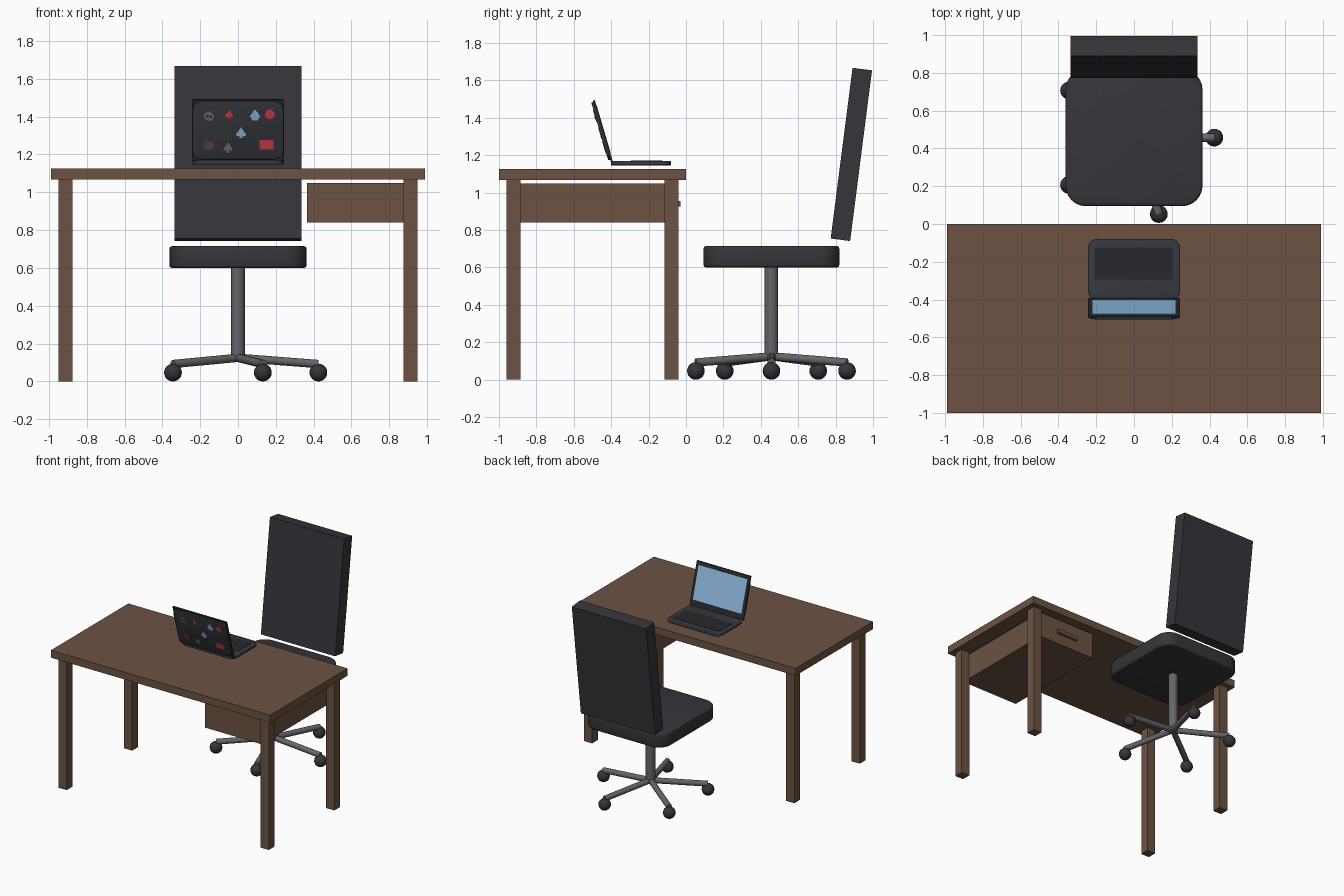
import bpy, bmesh, math
from mathutils import Matrix, Vector

if "Cube" in bpy.data.objects:
    bpy.data.objects.remove(bpy.data.objects["Cube"])


def material(name, r, g, b):
    m = bpy.data.materials.new(name)
    m.diffuse_color = (r, g, b, 1)
    m.use_nodes = True
    m.node_tree.nodes["Principled BSDF"].inputs["Base Color"].default_value = m.diffuse_color
    return m


WOOD = material("dark wood", 0.15, 0.085, 0.055)
FABRIC = material("black fabric", 0.036, 0.036, 0.043)
METAL = material("grey metal", 0.13, 0.13, 0.145)
SHELL = material("laptop shell", 0.038, 0.04, 0.047)
KEYS = material("keyboard black", 0.022, 0.022, 0.026)
BLUE = material("light blue", 0.27, 0.5, 0.75)
RED = material("red", 0.6, 0.05, 0.06)
GREY = material("sticker grey", 0.16, 0.16, 0.16)
BROWN = material("sticker brown", 0.11, 0.06, 0.04)


def finish(name, bm, mat, matrix=Matrix(), smooth=False):
    bmesh.ops.recalc_face_normals(bm, faces=bm.faces)
    me = bpy.data.meshes.new(name)
    bm.to_mesh(me)
    bm.free()
    me.materials.append(mat)
    ob = bpy.data.objects.new(name, me)
    ob.matrix_world = matrix
    bpy.context.collection.objects.link(ob)
    if smooth:
        bpy.ops.object.select_all(action='DESELECT')
        ob.select_set(True)
        bpy.context.view_layer.objects.active = ob
        bpy.ops.object.shade_smooth_by_angle(angle=math.radians(35))
    return ob


def box(name, lo, hi, mat, matrix=Matrix(), corner=0, axis=2, rim=0):
    """Box between two corners; edges along one axis may be rounded, then the rims."""
    lo, hi = Vector(lo), Vector(hi)
    bm = bmesh.new()
    bmesh.ops.create_cube(bm, size=1)
    for v in bm.verts:
        v.co = (lo + hi) / 2 + Vector(a * b for a, b in zip(v.co, hi - lo))
    if corner:
        edges = [e for e in bm.edges
                 if abs(e.verts[0].co[axis] - e.verts[1].co[axis]) > 1e-5]
        bmesh.ops.bevel(bm, geom=edges, offset=corner, segments=6, profile=0.5, affect='EDGES')
    if rim:
        edges = [e for e in bm.edges
                 if any(all(abs(v.co[axis] - s[axis]) < 1e-5 for v in e.verts) for s in (lo, hi))]
        bmesh.ops.bevel(bm, geom=edges, offset=rim, segments=3, profile=0.5, affect='EDGES')
    return finish(name, bm, mat, matrix, corner > 0)


def rod(name, a, b, radius, mat):
    a, b = Vector(a), Vector(b)
    bm = bmesh.new()
    bmesh.ops.create_cone(bm, cap_ends=True, segments=20, radius1=radius,
                          radius2=radius, depth=(b - a).length)
    rot = (b - a).to_track_quat('Z', 'Y').to_matrix().to_4x4()
    return finish(name, bm, mat, Matrix.Translation((a + b) / 2) @ rot, True)


# Desk
box("tabletop", (-0.99, -1, 1.067), (0.99, 0, 1.127), WOOD)
for side, x in (("left", -0.913), ("right", 0.913)):
    for end, y in (("front", -0.922), ("back", -0.077)):
        box(f"{end}_{side}_leg", (x - 0.037, y - 0.037, 0), (x + 0.037, y + 0.037, 1.067), WOOD)
box("drawer", (0.365, -0.95, 0.84), (0.88, -0.05, 1.05), WOOD)
box("drawer_handle", (0.53, -0.052, 0.925), (0.715, -0.03, 0.955), WOOD)

# Chair seat and tilted backrest
CY = 0.457
box("seat", (-0.363, 0.094, 0.60), (0.363, 0.82, 0.715), FABRIC, corner=0.11, rim=0.015)
tilt = Matrix.Translation((0, 0.884, 1.2045)) @ Matrix.Rotation(math.radians(-7.3), 4, 'X')
box("backrest", (-0.335, -0.0525, -0.46), (0.335, 0.0525, 0.46), FABRIC, tilt)

# Chair column, five spokes and casters
rod("column", (0, CY, 0.11), (0, CY, 0.605), 0.036, METAL)
for i in range(5):
    a = i * math.tau / 5
    dx, dy = math.cos(a), math.sin(a)
    rod(f"spoke_{i + 1}", (0, CY, 0.125), (0.425 * dx, CY + 0.425 * dy, 0.092), 0.022, METAL)
    bm = bmesh.new()
    bmesh.ops.create_uvsphere(bm, u_segments=20, v_segments=12, radius=0.047)
    finish(f"caster_{i + 1}", bm, FABRIC,
           Matrix.Translation((0.425 * dx, CY + 0.425 * dy, 0.047)), True)

# Laptop base and keyboard
box("laptop_base", (-0.243, -0.402, 1.146), (0.243, -0.08, 1.17), SHELL, corner=0.045, rim=0.006)
box("keyboard", (-0.21, -0.295, 1.168), (0.205, -0.125, 1.172), KEYS)

# Laptop lid, built upright at the hinge then leaned towards the front
LEAN = math.radians(16.4)
HINGE = Vector((0, -0.402, 1.165))
lid = Matrix.Translation(HINGE) @ Matrix.Rotation(LEAN, 4, 'X')
box("screen_bezel", (-0.243, 0, 0), (0.243, 0.011, 0.34), KEYS, lid)
box("lid_shell", (-0.241, -0.011, 0.012), (0.241, 0.002, 0.333), SHELL, lid,
    corner=0.05, axis=1, rim=0.004)
box("screen", (-0.22, 0.009, 0.045), (0.22, 0.013, 0.31), BLUE, lid)


def sticker(name, x, z, pts, mat, depth=0.004):
    """Thin plate on the lid; x and z are its centre as seen from the front."""
    up = (z - HINGE.z) / math.cos(LEAN)
    bm = bmesh.new()
    face = bm.faces.new([bm.verts.new((x + px, -0.010, up + pz)) for px, pz in pts])
    ext = bmesh.ops.extrude_face_region(bm, geom=[face])
    for v in ext["geom"]:
        if isinstance(v, bmesh.types.BMVert):
            v.co.y -= depth
    finish(name, bm, mat, lid)


def disc(r, n=20):
    return [(r * math.cos(i * math.tau / n), r * math.sin(i * math.tau / n)) for i in range(n)]


def leaf(w, h):
    """Pointed top with a wide low body and a small foot."""
    return [(0, h), (w, -0.35 * h), (0.75 * w, -0.7 * h), (0.25 * w, -0.6 * h), (0.35 * w, -h),
            (-0.35 * w, -h), (-0.25 * w, -0.6 * h), (-0.75 * w, -0.7 * h), (-w, -0.35 * h)]


# Lid stickers
sticker("grey_round_sticker", -0.153, 1.407, disc(0.027), GREY)
for s in (-1, 1):
    sticker("sticker_eye", -0.153 + s * 0.01, 1.405, disc(0.007, 10), KEYS, 0.006)
sticker("red_leaf_sticker", -0.047, 1.418, leaf(0.023, 0.026), RED)
sticker("blue_diamond_sticker", 0.09, 1.412,
        [(0, 0.034), (0.028, -0.006), (0.012, -0.03), (-0.012, -0.03), (-0.028, -0.006)], BLUE)
sticker("red_round_sticker", 0.168, 1.416, disc(0.027), RED)
sticker("blue_leaf_sticker", 0.016, 1.32, leaf(0.028, 0.03), BLUE)
sticker("brown_round_sticker", -0.153, 1.253, disc(0.027), BROWN)
sticker("grey_leaf_sticker", -0.053, 1.243, leaf(0.025, 0.03), GREY)
sticker("red_plate_sticker", 0.15, 1.256,
        [(-0.037, -0.026), (0.037, -0.026), (0.037, 0.026), (-0.037, 0.026)], RED)
